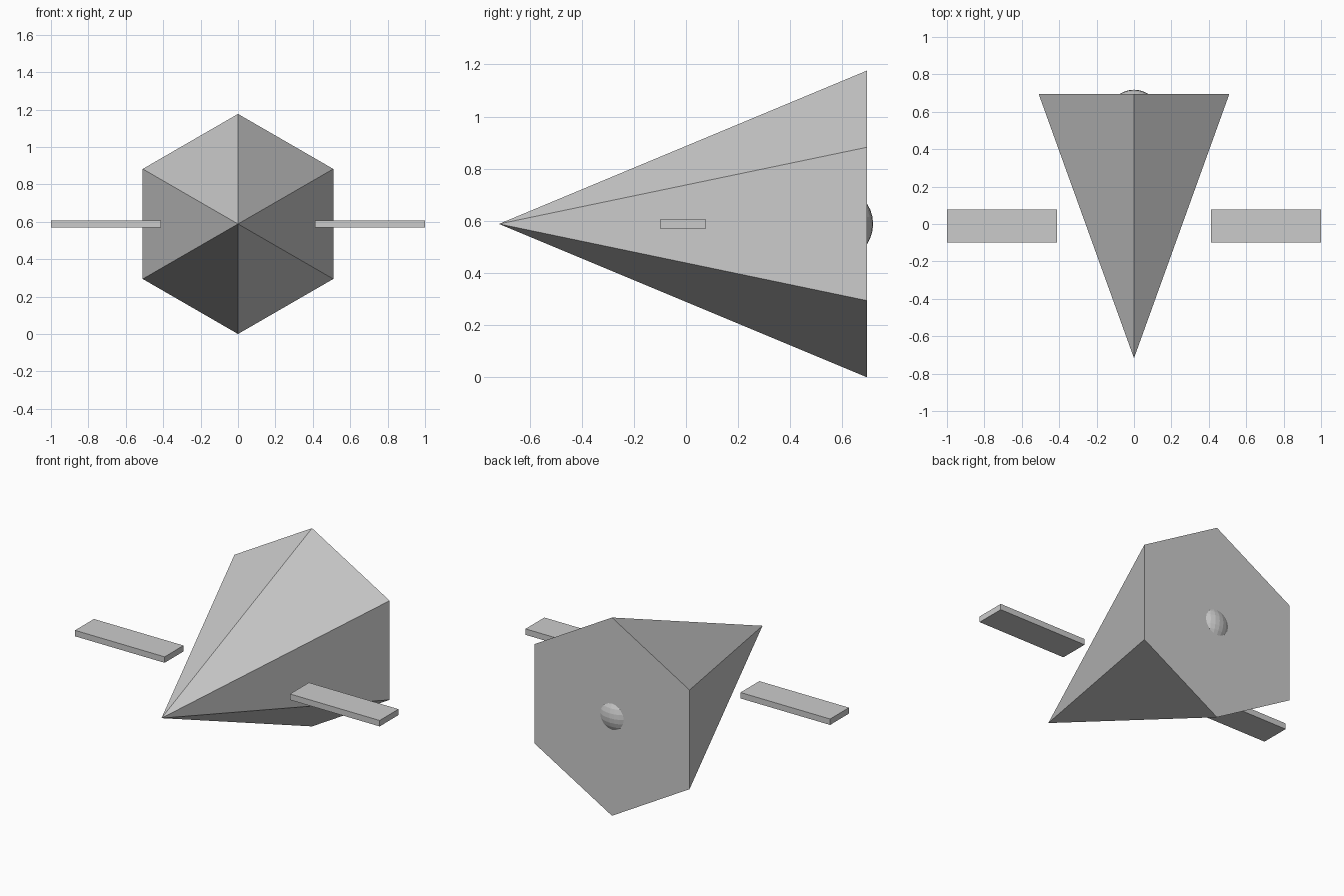
import bpy
from math import radians

if "Cube" in bpy.data.objects:
    bpy.data.objects.remove(bpy.data.objects["Cube"])

U = 1 / 1.7          # design unit scaled so the wing span is 2
R = U                # hull base radius
CY = -0.0115         # hull centre along y
CZ = R               # hull rests on its lowest corner

# Six-sided pointed hull, tip to the front
bpy.ops.mesh.primitive_cone_add(vertices=6, radius1=R, radius2=0, depth=2.4 * U,
                                location=(0, CY, CZ), rotation=(radians(90), 0, 0))
hull = bpy.context.object
hull.name = "hull"
# make sure a hexagon corner points straight up
top = max((hull.matrix_basis @ v.co).z for v in hull.data.vertices)
if top < 2 * R - 0.01:
    hull.rotation_euler = (radians(90), radians(30), 0)

# Flat detached wings on both sides
for side, name in ((-1, "left_wing"), (1, "right_wing")):
    bpy.ops.mesh.primitive_cube_add(size=1, location=(side * 1.2 * U, CY, CZ))
    wing = bpy.context.object
    wing.name = name
    wing.scale = (U, 0.3 * U, 0.06 * U)

# Ball engine sunk into the back face
bpy.ops.mesh.primitive_uv_sphere_add(segments=32, ring_count=16, radius=0.24 * U,
                                     location=(0, CY + U, CZ))
bpy.context.object.name = "engine"
